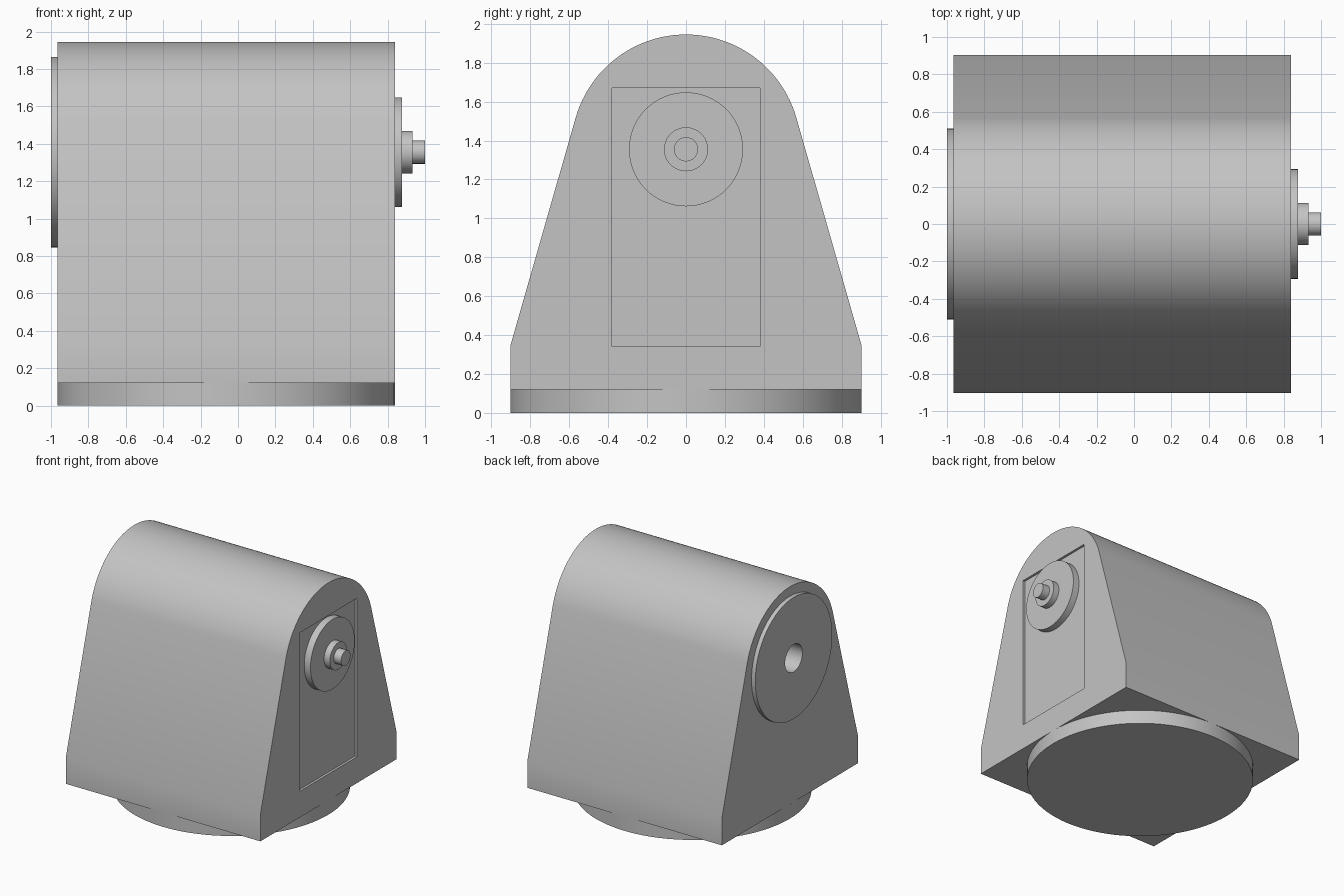
import bpy, bmesh, math
from mathutils import Matrix

cube = bpy.data.objects.get("Cube")
if cube:
    bpy.data.objects.remove(cube, do_unlink=True)

grey = bpy.data.materials.new("plain grey")
grey.use_nodes = True
colour = (0.55, 0.55, 0.55, 1)
grey.diffuse_color = colour
grey.node_tree.nodes["Principled BSDF"].inputs["Base Color"].default_value = colour

X_BACK, X_FACE = -0.965, 0.84      # the two end faces of the housing
X_MID = (X_BACK + X_FACE) / 2
AXIS_Z = 1.355                     # height of the shaft axis


def make_object(name, bm):
    bmesh.ops.recalc_face_normals(bm, faces=bm.faces)
    mesh = bpy.data.meshes.new(name)
    bm.to_mesh(mesh)
    bm.free()
    mesh.materials.append(grey)
    obj = bpy.data.objects.new(name, mesh)
    bpy.context.collection.objects.link(obj)
    return obj


def x_cylinder(name, radius, x0, x1):
    """Cylinder along x, centred on the shaft axis."""
    bm = bmesh.new()
    place = Matrix.Translation(((x0 + x1) / 2, 0, AXIS_Z)) @ Matrix.Rotation(math.pi / 2, 4, 'Y')
    bmesh.ops.create_cone(bm, cap_ends=True, segments=64, radius1=radius,
                          radius2=radius, depth=x1 - x0, matrix=place)
    return make_object(name, bm)


def box(name, x0, x1, y0, y1, z0, z1):
    bm = bmesh.new()
    place = Matrix.Translation(((x0 + x1) / 2, (y0 + y1) / 2, (z0 + z1) / 2))
    size = Matrix.Diagonal((x1 - x0, y1 - y0, z1 - z0, 1))
    bmesh.ops.create_cube(bm, size=1, matrix=place @ size)
    return make_object(name, bm)


def activate(obj):
    bpy.ops.object.select_all(action='DESELECT')
    obj.select_set(True)
    bpy.context.view_layer.objects.active = obj


def cut(obj, cutter):
    mod = obj.modifiers.new("cut", 'BOOLEAN')
    mod.operation = 'DIFFERENCE'
    mod.solver = 'EXACT'
    mod.object = cutter
    activate(obj)
    bpy.ops.object.modifier_apply(modifier=mod.name)


# Housing: tapered sides meeting a round top tangentially, extruded along x
R, TILT = 0.59, math.radians(15.9)
STEPS = 48
profile = [(-0.903, 0.12), (0.903, 0.12), (0.903, 0.345)]
for i in range(STEPS + 1):
    a = TILT + (math.pi - 2 * TILT) * i / STEPS
    profile.append((R * math.cos(a), AXIS_Z + R * math.sin(a)))
profile.append((-0.903, 0.345))
bm = bmesh.new()
end = bm.faces.new([bm.verts.new((X_BACK, y, z)) for y, z in profile])
side = bmesh.ops.extrude_face_region(bm, geom=[end], use_keep_orig=True)
bmesh.ops.translate(bm, vec=(X_FACE - X_BACK, 0, 0),
                    verts=[v for v in side["geom"] if isinstance(v, bmesh.types.BMVert)])
housing = make_object("housing", bm)

# Round base foot
bm = bmesh.new()
bmesh.ops.create_cone(bm, cap_ends=True, segments=96, radius1=0.903, radius2=0.903,
                      depth=0.12, matrix=Matrix.Translation((X_MID, 0, 0.06)))
base = make_object("round_base", bm)

# Stepped shaft on one end, bearing cover on the other
flange = x_cylinder("shaft_flange", 0.293, X_FACE - 0.02, 0.878)
boss = x_cylinder("shaft_boss", 0.113, 0.878, 0.932)
shaft = x_cylinder("shaft_tip", 0.062, 0.932, 1.0)
cover = x_cylinder("bearing_cover", 0.51, -1.0, X_BACK)

# Recessed panel and the bore through the cover into the housing
panel_cutter = box("panel_cutter", X_FACE - 0.02, X_FACE + 0.1, -0.38, 0.38, 0.34, 1.67)
bore_cutter = x_cylinder("bore_cutter", 0.115, -1.1, -0.55)
cut(housing, panel_cutter)
cut(housing, bore_cutter)
cut(cover, bore_cutter)
for helper in (panel_cutter, bore_cutter):
    bpy.data.objects.remove(helper, do_unlink=True)

# Smooth curved walls, sharp edges kept
for obj in (housing, base, flange, boss, shaft, cover):
    activate(obj)
    bpy.ops.object.shade_smooth_by_angle(angle=math.radians(30))
